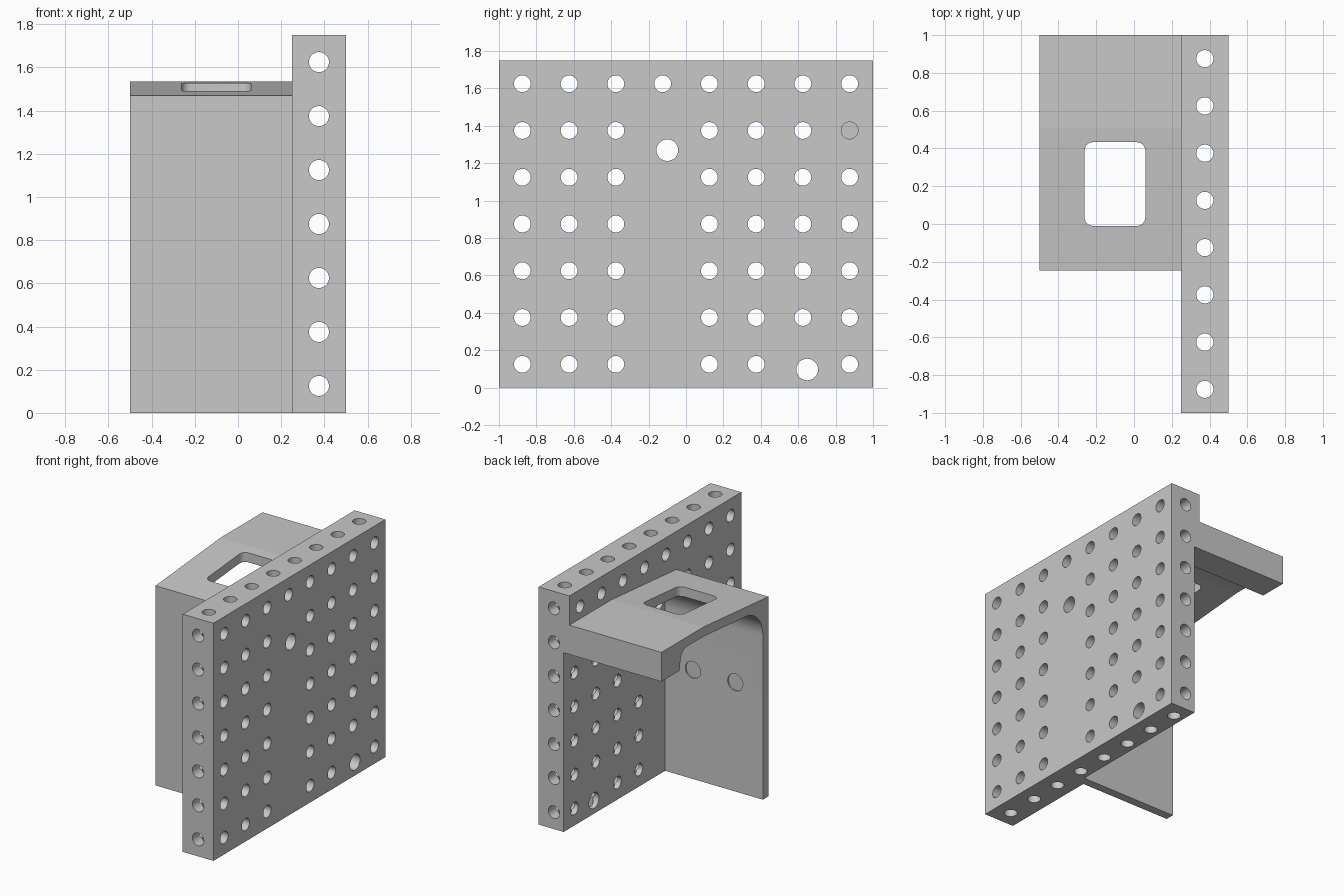
import bpy, bmesh, math
from mathutils import Matrix

old = bpy.data.objects.get("Cube")
if old:
    bpy.data.objects.remove(old, do_unlink=True)

grey = bpy.data.materials.new("plain grey")
grey.use_nodes = True
grey.diffuse_color = (0.58, 0.58, 0.58, 1)
grey.node_tree.nodes["Principled BSDF"].inputs["Base Color"].default_value = grey.diffuse_color


def make_object(name, bm):
    bmesh.ops.recalc_face_normals(bm, faces=bm.faces)
    mesh = bpy.data.meshes.new(name)
    bm.to_mesh(mesh)
    bm.free()
    mesh.materials.append(grey)
    obj = bpy.data.objects.new(name, mesh)
    bpy.context.collection.objects.link(obj)
    return obj


def prism(name, points, to_3d, start, end):
    """Extrude a closed 2D outline between two levels."""
    bm = bmesh.new()
    face = bm.faces.new([bm.verts.new(to_3d(p, q, start)) for p, q in points])
    moved = bmesh.ops.extrude_face_region(bm, geom=[face])["geom"]
    shift = [b - a for a, b in zip(to_3d(0, 0, start), to_3d(0, 0, end))]
    bmesh.ops.translate(bm, vec=shift, verts=[v for v in moved if isinstance(v, bmesh.types.BMVert)])
    # Extruding may keep the first face inside; make sure the solid is closed once
    if not any(set(f.verts) == set(face.verts) for f in bm.faces):
        bm.faces.new(face.verts)
    return make_object(name, bm)


def along_x(y, z, x):
    return (x, y, z)


def along_z(x, y, z):
    return (x, y, z)


def arc(cx, cy, r, a0, a1, n=8):
    angles = [math.radians(a0 + (a1 - a0) * i / n) for i in range(n + 1)]
    return [(cx + r * math.cos(a), cy + r * math.sin(a)) for a in angles]


def rods(name, axis, holes, length):
    """Cylinders (centre, radius) along one axis, used as drills."""
    turn = {"x": Matrix.Rotation(math.pi / 2, 4, "Y"),
            "y": Matrix.Rotation(math.pi / 2, 4, "X"), "z": Matrix()}[axis]
    bm = bmesh.new()
    for centre, r in holes:
        bmesh.ops.create_cone(bm, cap_ends=True, segments=28, radius1=r, radius2=r,
                              depth=length, matrix=Matrix.Translation(centre) @ turn)
    return make_object(name, bm)


def cut(target, cutter):
    mod = target.modifiers.new(cutter.name, "BOOLEAN")
    mod.operation, mod.solver, mod.object = "DIFFERENCE", "MANIFOLD", cutter
    cutter.hide_render = True
    cutter.hide_set(True)


def finish(obj):
    """Apply the cuts and shade the curved walls smooth."""
    bpy.ops.object.select_all(action="DESELECT")
    bpy.context.view_layer.objects.active = obj
    obj.select_set(True)
    for mod in list(obj.modifiers):
        cutter = mod.object
        bpy.ops.object.modifier_apply(modifier=mod.name)
        bpy.data.objects.remove(cutter, do_unlink=True)
    bpy.ops.object.shade_smooth_by_angle(angle=math.radians(30))


# Underside of the bracket, from the rear lip to the inside of the wall
bend = 0.51
underside = [(0.79, 1.32)] + arc(0.70, 1.385, 0.08, 0, 90) + [(bend, 1.465)]
underside += arc(0.04, 1.205, 0.22, 90, 180, 14)

# Drilled plate
columns = [-0.875 + 0.25 * i for i in range(8)]
rows = [0.125 + 0.25 * i for i in range(7)]
mid = 0.375
bm = bmesh.new()
bmesh.ops.create_cube(bm, size=1, matrix=Matrix.Translation((mid, 0, 0.875)) @ Matrix.Diagonal((0.25, 2, 1.75, 1)))
plate = make_object("drilled_plate", bm)

# The plate is thinner inside the space enclosed by the bracket
cavity = [(-0.18, -0.1), (1.1, -0.1), (1.1, 1.32)] + underside
cut(plate, prism("cavity_cutter", cavity, along_x, 0.1, 0.296))

# Face holes skip the wall column below the top row and the spot of a large hole
face_holes = [((mid, y, z), 0.045) for y in columns for z in rows
              if not (y == -0.125 and z < 1.6) and not (y == 0.625 and z < 0.2)]
face_holes += [((mid, -0.1, 1.27), 0.058), ((mid, 0.648, 0.097), 0.058)]
cut(plate, rods("face_drill", "x", face_holes, 0.5))
cut(plate, rods("side_drill", "y", [((mid, 0, z), 0.0465) for z in rows], 2.4))
cut(plate, rods("top_drill", "z", [((mid, y, 0.875), 0.0455) for y in columns], 2.4))
finish(plate)

# Bracket: upright wall, sloping roof and hanging rear lip in one profile
outline = [(-0.245, 0), (-0.245, 1.47), (bend, 1.535), (1, 1.535), (1, 1.32)]
outline += underside + [(-0.18, 0)]
bracket = prism("bracket", outline, along_x, -0.5, 0.25)

# Rounded window through the roof
r = 0.045
x0, x1, y0, y1 = -0.262, 0.06, -0.01, 0.433
window = []
for cx, cy, a in ((x1 - r, y1 - r, 0), (x0 + r, y1 - r, 90),
                  (x0 + r, y0 + r, 180), (x1 - r, y0 + r, 270)):
    window += arc(cx, cy, r, a, a + 90, 6)
cut(bracket, prism("window_cutter", window, along_z, 1.1, 1.8))

# Shallow round pockets on the inside of the wall
cut(bracket, rods("pocket_cutter", "y", [((x, -0.18, 0.803), 0.062) for x in (0.07, -0.275)], 0.02))
finish(bracket)

# Keep the crease across the roof crisp
verts = bracket.data.vertices
for edge in bracket.data.edges:
    if all(abs(verts[i].co.y - bend) < 0.001 for i in edge.vertices):
        edge.use_edge_sharp = True
